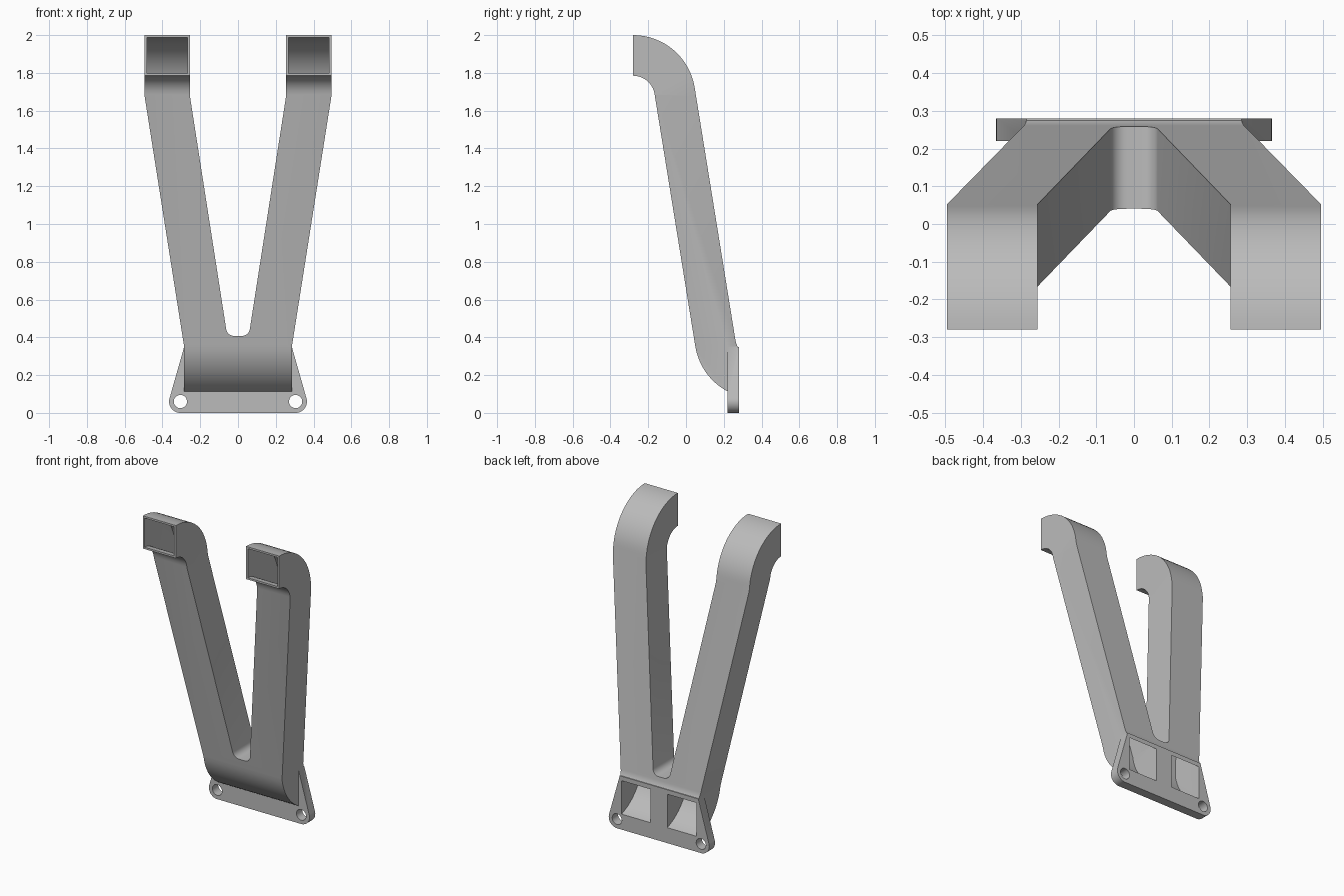
import bpy, bmesh
from math import cos, sin, acos, pi, radians, degrees

cube = bpy.data.objects.get("Cube")
if cube:
    bpy.data.objects.remove(cube, do_unlink=True)

grey = bpy.data.materials.new("satin grey")
grey.use_nodes = True
colour = (0.5, 0.5, 0.5, 1)
grey.diffuse_color = colour
grey.node_tree.nodes["Principled BSDF"].inputs["Base Color"].default_value = colour


def arc(centre, r, start, end, n=16):
    """Points on an arc, angles in degrees."""
    angles = [radians(start + (end - start) * i / n) for i in range(n + 1)]
    return [(centre[0] + r * cos(a), centre[1] + r * sin(a)) for a in angles]


def mirrored(half):
    """Close a right-hand outline with its mirror image."""
    return half + [(-x, z) for x, z in reversed(half)]


def prism(name, outline, axis, low, high):
    """Extrude an outline along x (points are y, z) or y (points are x, z)."""
    def place(p, d):
        return (d, p[0], p[1]) if axis == "x" else (p[0], d, p[1])
    bm = bmesh.new()
    face = bm.faces.new([bm.verts.new(place(p, low)) for p in outline])
    new = bmesh.ops.extrude_face_region(bm, geom=[face])["geom"]
    for v in new:
        if isinstance(v, bmesh.types.BMVert):
            v.co = place((v.co.y if axis == "x" else v.co.x, v.co.z), high)
    bmesh.ops.recalc_face_normals(bm, faces=bm.faces)
    mesh = bpy.data.meshes.new(name)
    bm.to_mesh(mesh)
    bm.free()
    mesh.materials.append(grey)
    obj = bpy.data.objects.new(name, mesh)
    bpy.context.collection.objects.link(obj)
    return obj


def activate(obj):
    bpy.ops.object.select_all(action="DESELECT")
    obj.select_set(True)
    bpy.context.view_layer.objects.active = obj


def combine(target, tool, operation):
    """Apply a boolean and remove the tool."""
    mod = target.modifiers.new(operation, "BOOLEAN")
    mod.operation, mod.object, mod.solver = operation, tool, "EXACT"
    activate(target)
    bpy.ops.object.modifier_apply(modifier=mod.name)
    bpy.data.objects.remove(tool, do_unlink=True)


TOP, BASE = (-0.28, 1.67), (0.375, 0.405)   # elbow centres in the side profile
OUTER, INNER, TILT = 0.33, 0.115, 9


def side_profile(wall, overrun):
    """S-shaped tube profile, thinned by wall and lengthened at both mouths."""
    big, small = OUTER - wall, INNER + wall
    mouth = BASE[0] - 0.28 - overrun

    def stop(r):
        return 360 - degrees(acos(-mouth / r))
    pts = arc(TOP, big, 90, TILT)
    pts += arc(BASE, small, 180 + TILT, stop(small), 8)
    pts += arc(BASE, big, stop(big), 180 + TILT)
    pts += arc(TOP, small, TILT, 90, 10)
    if overrun:
        front = TOP[0] - overrun
        pts += [(front, TOP[1] + small), (front, TOP[1] + big)]
    return pts


# Two arms joined at the foot: side profile cut to the forked front outline
bracket = prism("forked_bracket", side_profile(0, 0), "x", -0.6, 0.6)
fork = [(0.285, 0.0), (0.285, 0.35), (0.495, 1.68), (0.495, 2.1),
        (0.255, 2.1), (0.255, 1.68)] + arc((0.02, 0.45), 0.043, -TILT, -90, 8)
combine(bracket, prism("fork_outline", mirrored(fork), "y", -0.5, 0.5), "INTERSECT")

# Mounting plate with rounded lower corners
plate = [(0.285, 0.35)] + arc((0.305, 0.06), 0.06, 16, -90, 12)
combine(bracket, prism("mounting_plate", mirrored(plate), "y", 0.22, 0.28), "UNION")

# Hollow channels and screw holes on both sides
for side in (1, -1):
    outline = [(0.272, 0.0), (0.272, 0.35), (0.483, 1.68), (0.483, 2.1),
               (0.267, 2.1), (0.267, 1.68), (0.06, 0.36), (0.06, 0.0)]
    channel = prism("channel", side_profile(0.012, 0.02), "x", -0.6, 0.6)
    limits = prism("channel_outline", [(side * x, z) for x, z in outline], "y", -0.5, 0.5)
    combine(channel, limits, "INTERSECT")
    combine(bracket, channel, "DIFFERENCE")
    hole = arc((side * 0.305, 0.06), 0.035, 0, 360, 32)[:-1]
    combine(bracket, prism("screw_hole", hole, "y", 0.1, 0.4), "DIFFERENCE")

activate(bracket)
bpy.ops.object.shade_smooth_by_angle(angle=radians(25))
